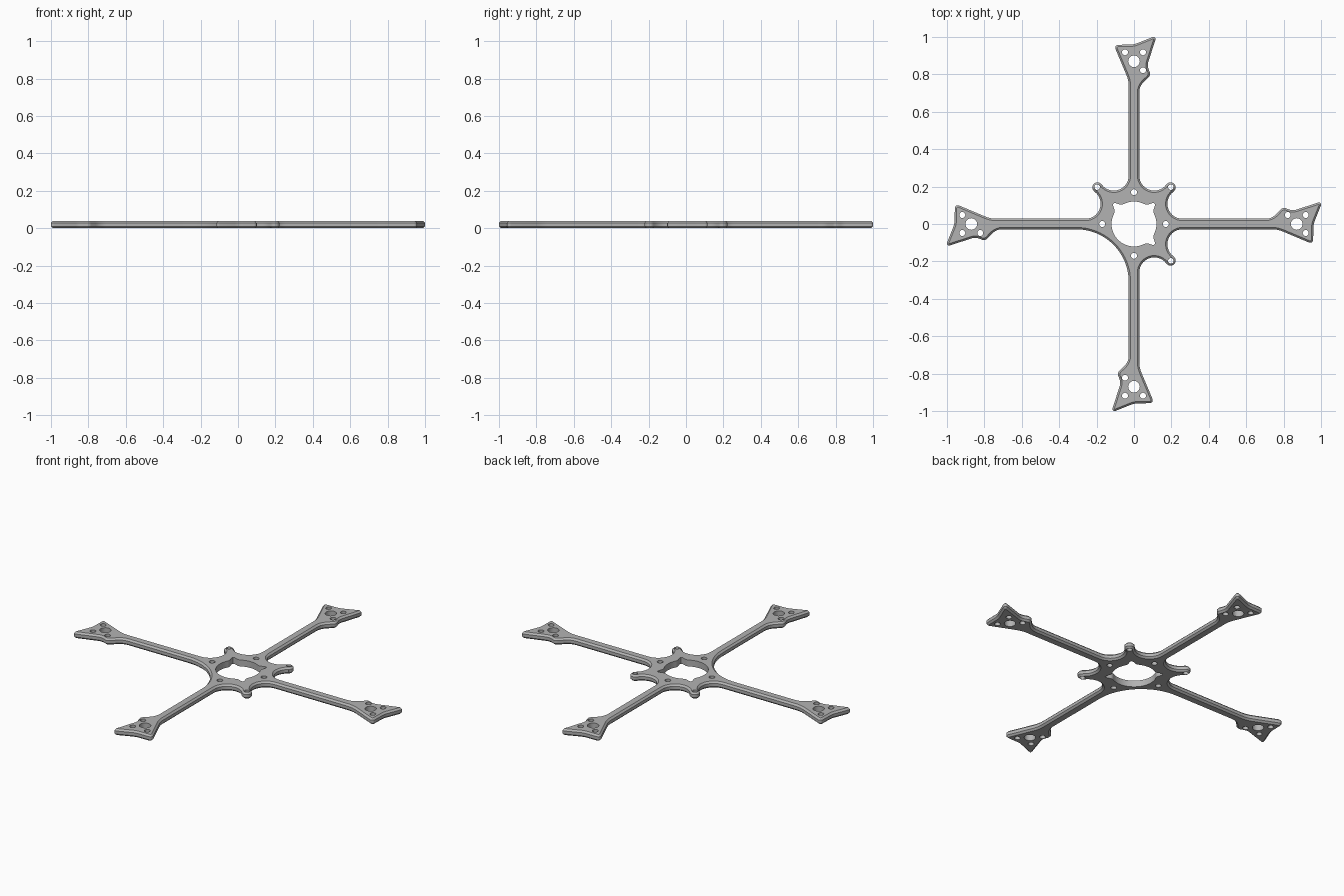
import bpy, bmesh
from math import sin, cos, tan, radians, pi, exp, atan2
from mathutils import Vector

THICK = 0.038
CHAMFER = 0.01

if "Cube" in bpy.data.objects:
    bpy.data.objects.remove(bpy.data.objects["Cube"])


def arc(cx, cy, r, a0, a1, n):
    """Points on an arc, angles in degrees."""
    angles = [radians(a0 + (a1 - a0) * i / n) for i in range(n + 1)]
    return [(cx + r * cos(a), cy + r * sin(a)) for a in angles]


def rounded(points, n=6):
    """Open path with a fillet of the given radius at each inner point."""
    out = [points[0][:2]]
    for a, b, c in zip(points, points[1:], points[2:]):
        p = Vector(b[:2])
        u = (Vector(a[:2]) - p).normalized()
        v = (Vector(c[:2]) - p).normalized()
        half = u.angle(v) / 2
        r = b[2]
        centre = p + (u + v).normalized() * (r / sin(half))
        s = p + u * (r / tan(half)) - centre
        e = p + v * (r / tan(half)) - centre
        start = atan2(s.y, s.x)
        turn = (atan2(e.y, e.x) - start + pi) % (2 * pi) - pi
        for i in range(n + 1):
            t = start + turn * i / n
            out.append((centre.x + r * cos(t), centre.y + r * sin(t)))
    out.append(points[-1][:2])
    return out


def spin(points, k):
    """Rotate points by k quarter turns."""
    for _ in range(k):
        points = [(-y, x) for x, y in points]
    return points


def swap(points):
    """Mirror points across the x = y diagonal."""
    return [(y, x) for x, y in points]


def prism(name, loops, z0, z1, chamfer=0):
    """Extrude closed loops into one object, optionally chamfering the rims."""
    bm = bmesh.new()
    for loop in loops:
        base = bm.faces.new([bm.verts.new((x, y, z0)) for x, y in loop])
        top = bmesh.ops.extrude_face_region(bm, geom=[base], use_keep_orig=True)
        for v in top["geom"]:
            if isinstance(v, bmesh.types.BMVert):
                v.co.z = z1
    bmesh.ops.recalc_face_normals(bm, faces=bm.faces[:])
    if chamfer:
        rims = [e for e in bm.edges if abs(e.verts[0].co.z - e.verts[1].co.z) < 1e-6]
        bmesh.ops.bevel(bm, geom=rims, offset=chamfer, segments=1,
                        affect='EDGES', clamp_overlap=False)
    mesh = bpy.data.meshes.new(name)
    bm.to_mesh(mesh)
    bm.free()
    obj = bpy.data.objects.new(name, mesh)
    bpy.context.collection.objects.link(obj)
    return obj


# One arm pointing along +x, ending in a skewed motor pad
arm = rounded([
    (0.4, -0.028), (0.765, -0.028, 0.15), (0.955, -0.108, 0.016),
    (0.957, 0.0, 0.1), (1.006, 0.122, 0.012), (0.845, 0.07, 0.06),
    (0.795, 0.09, 0.025), (0.735, 0.028, 0.08), (0.4, 0.028)])

# Corner with a screw tab between two pockets, and a plain swept corner
tab_corner = (arc(0.258, 0.108, 0.08, 270, 126, 14)
              + arc(0.195, 0.195, 0.027, -54, 144, 14)
              + arc(0.108, 0.258, 0.08, 324, 180, 14))
plain_corner = arc(0.308, 0.308, 0.28, 270, 180, 20)

# Whole outline, counter-clockwise
north = swap(arm)[::-1]
outline = (arm + tab_corner + north + spin(tab_corner, 1)
           + spin(arm, 2) + spin(plain_corner, 2)
           + spin(north, 2) + spin(tab_corner, 3))
reach = max(x for x, y in outline)
outline = [(x / reach, y / reach) for x, y in outline]
frame = prism("frame_plate", [outline], 0, THICK, CHAMFER)

# Holes: motor shaft and screws on each pad, tab screws, hub screws
pad_holes = [(0.87, 0, 0.031), (0.918, 0.048, 0.016),
             (0.918, -0.048, 0.016), (0.822, 0.048, 0.016)]
cuts = []
for x, y, r in pad_holes:
    hole = arc(x, y, r, 0, 345, 23)
    cuts += [hole, spin(hole, 2), swap(hole), spin(swap(hole), 2)]
tab_hole = arc(0.197, 0.197, 0.015, 0, 345, 23)
cuts += [spin(tab_hole, k) for k in (0, 1, 3)]
hub_hole = arc(0.17, 0, 0.016, 0, 345, 23)
cuts += [spin(hub_hole, k) for k in range(4)]

# Central opening with a lobe towards each tab
centre = []
for i in range(120):
    a = 2 * pi * i / 120
    r = 0.12
    for lobe in (pi / 4, 3 * pi / 4, 7 * pi / 4):
        r += 0.036 * exp(-((a - lobe) / 0.13) ** 2)
    centre.append((r * cos(a), r * sin(a)))
cuts.append(centre)

cutter = prism("hole_cutter", cuts, -0.05, THICK + 0.05)
cutter.hide_render = True
mod = frame.modifiers.new("holes", 'BOOLEAN')
mod.operation = 'DIFFERENCE'
mod.solver = 'EXACT'
mod.object = cutter

bpy.ops.object.select_all(action='DESELECT')
frame.select_set(True)
bpy.context.view_layer.objects.active = frame
bpy.ops.object.modifier_apply(modifier=mod.name)
bpy.data.objects.remove(cutter)

# Grey finish
grey = bpy.data.materials.new("plain_grey")
grey.use_nodes = True
colour = (0.45, 0.45, 0.45, 1)
grey.diffuse_color = colour
grey.node_tree.nodes["Principled BSDF"].inputs["Base Color"].default_value = colour
frame.data.materials.clear()
frame.data.materials.append(grey)
bpy.ops.object.shade_smooth_by_angle(angle=radians(30))
